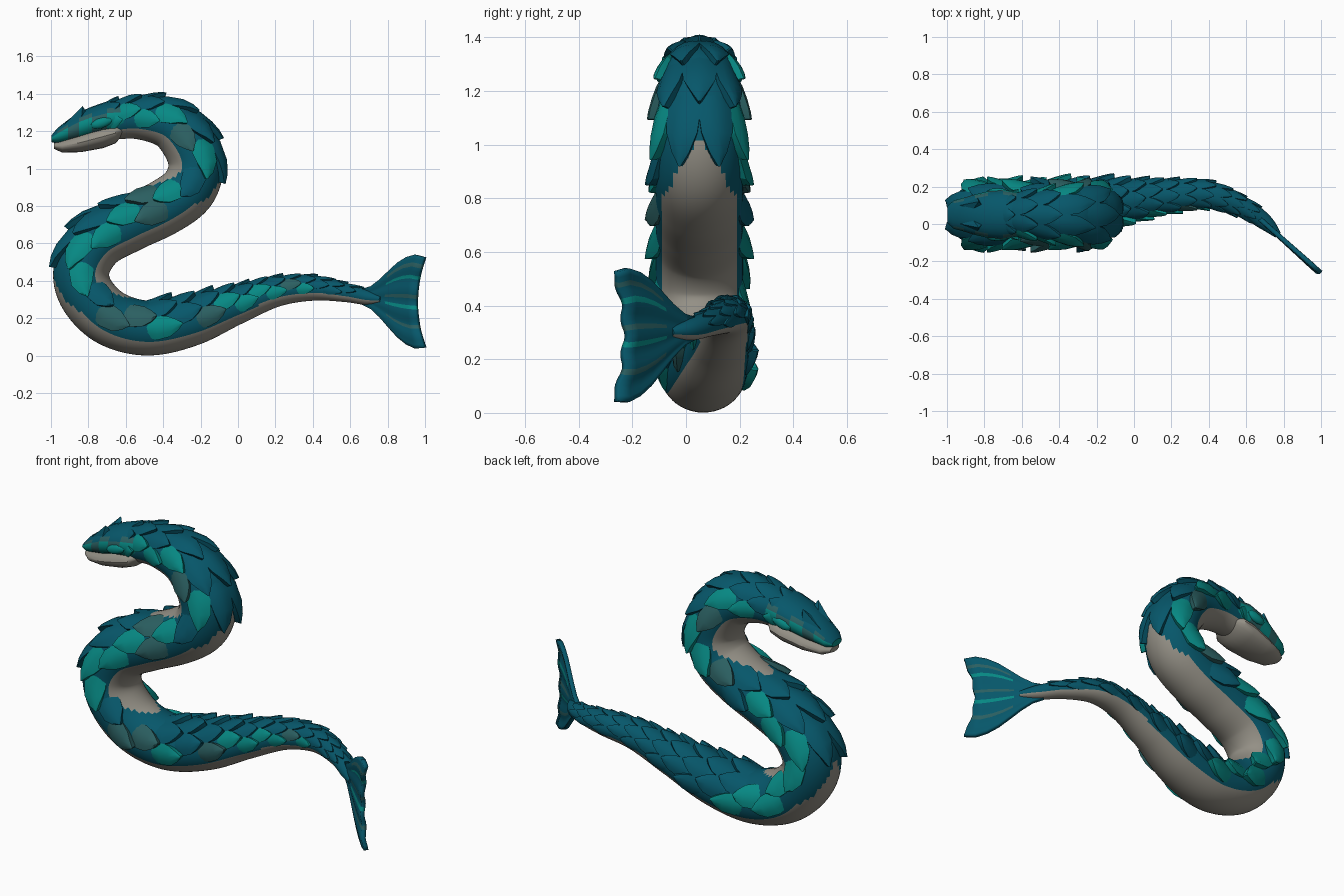
import bpy, bmesh, math, random
from mathutils import Vector

random.seed(11)
cube = bpy.data.objects.get("Cube")
if cube:
    bpy.data.objects.remove(cube)


def material(name, rgb):
    m = bpy.data.materials.new(name)
    m.use_nodes = True
    m.diffuse_color = (*rgb, 1)
    bsdf = next(n for n in m.node_tree.nodes if n.type == 'BSDF_PRINCIPLED')
    bsdf.inputs["Base Color"].default_value = (*rgb, 1)
    bsdf.inputs["Roughness"].default_value = 0.7
    return m


MATS = [material("deep_teal", (0.002, 0.095, 0.145)),
        material("bright_teal", (0.002, 0.25, 0.23)),
        material("grey_teal", (0.024, 0.115, 0.12)),
        material("belly_grey", (0.295, 0.278, 0.237))]
DEEP, BRIGHT, DULL, BELLY = range(4)


def finish(bm, name, angle=30):
    bmesh.ops.recalc_face_normals(bm, faces=bm.faces)
    mesh = bpy.data.meshes.new(name)
    bm.to_mesh(mesh)
    bm.free()
    for m in MATS:
        mesh.materials.append(m)
    ob = bpy.data.objects.new(name, mesh)
    bpy.context.collection.objects.link(ob)
    bpy.ops.object.select_all(action='DESELECT')
    ob.select_set(True)
    bpy.context.view_layer.objects.active = ob
    bpy.ops.object.shade_smooth_by_angle(angle=math.radians(angle))
    return ob


def skin(bm, rings, colour):
    """Bridge closed rings of points and cap both ends."""
    vs = [[bm.verts.new(p) for p in ring] for ring in rings]
    n = len(vs[0])
    for i in range(len(vs) - 1):
        for j in range(n):
            k = (j + 1) % n
            f = bm.faces.new((vs[i][j], vs[i][k], vs[i + 1][k], vs[i + 1][j]))
            f.material_index = colour(i, j)
    for i in (0, len(vs) - 1):
        bm.faces.new(vs[i]).material_index = colour(min(i, len(vs) - 2), 0)


# Spine from neck to tail: x, y, z, radius
SPINE = [Vector(p) for p in (
    (-.78, .05, 1.215, .08), (-.66, .05, 1.255, .1), (-.52, .05, 1.27, .115),
    (-.36, .05, 1.235, .135), (-.26, .05, 1.13, .145), (-.225, .05, 1.01, .147),
    (-.27, .05, .885, .15), (-.4, .05, .79, .15), (-.58, .05, .705, .15),
    (-.75, .05, .61, .15), (-.835, .05, .47, .15), (-.81, .05, .33, .15),
    (-.68, .055, .2, .15), (-.48, .065, .147, .146), (-.25, .09, .185, .133),
    (-.02, .125, .265, .103), (.2, .15, .34, .08), (.4, .155, .36, .066),
    (.58, .09, .335, .049), (.7, .01, .31, .04), (.78, -.07, .3, .014))]
LAST = len(SPINE) - 1


def spline(u):
    i = min(int(u), LAST - 1)
    t = u - i
    a, b, c, d = (SPINE[max(0, min(LAST, i + k))] for k in (-1, 0, 1, 2))
    return 0.5 * (2 * b + (c - a) * t + (2 * a - 5 * b + 4 * c - d) * t * t
                  + (3 * b - a - 3 * c + d) * t ** 3)


# Even steps along the spine
STEP = 0.005
samples, prev, travelled = [0.0], spline(0).xyz, 0.0
for k in range(1, LAST * 400 + 1):
    p = spline(k / 400).xyz
    travelled += (p - prev).length
    prev = p
    if travelled >= STEP:
        samples.append(k / 400)
        travelled -= STEP
LENGTH = (len(samples) - 1) * STEP


def u_at(s):
    return samples[max(0, min(len(samples) - 1, round(s / STEP)))]


def surface(s, angle, lift=0.0):
    u = u_at(s)
    p = spline(u)
    t = (spline(min(u + .05, LAST)) - spline(max(u - .05, 0))).xyz.normalized()
    side = Vector((0, 1, 0))
    side = (side - t * t.dot(side)).normalized()
    normal = t.cross(side)
    r = p.w + lift
    return p.xyz + normal * r * math.cos(angle) + side * r * 1.08 * math.sin(angle)


# Belly patches always face the ground, so they swap sides at each bend:
# start, end, centre angle, taper at the end
PATCHES = ((-9, 8.0, math.pi, 2.8), (5.0, 12.6, 0, 1.8), (10.1, 99, math.pi, 1))


def belly_margin(s, angle):
    u, best = u_at(s), 9.0
    for a, b, centre, taper in PATCHES:
        if a < u < b:
            full = math.radians(68 if u > 15.5 else 60)
            half = full * min(1, (u - a) / 1.3, (b - u) / taper) ** .75
            diff = abs((angle - centre + math.pi) % math.tau - math.pi)
            best = min(best, diff - half)
    return best


# Body tube
SIDES, RING = 48, 0.02
count = int(LENGTH / RING)
turn = math.tau / SIDES
bm = bmesh.new()
skin(bm, [[surface(i * RING, j * turn) for j in range(SIDES)] for i in range(count + 1)],
     lambda i, j: BELLY if belly_margin((i + .5) * RING, (j + .5) * turn) < 0 else DEEP)
finish(bm, "body")

# Overlapping pointed scales, staggered row by row
SHAPE = ((0, .75, -.012), (.35, 1.0, .008), (.65, .8, .022), (.85, .42, .03), (1, .05, .033))
ACROSS = (-1, -.5, 0, .5, 1)


def add_scale(bm, s, angle, size, half, thick, colour):
    top = [[bm.verts.new(surface(s + f * size, angle + a * w * half,
                                 thick * (h + .006 * (1 - a * a))))
            for a in ACROSS] for f, w, h in SHAPE]
    low = [[bm.verts.new(surface(s + f * size, angle + a * w * half, -.015 * thick))
            for a in ACROSS] for f, w, h in SHAPE]
    last, edge = len(SHAPE) - 1, len(ACROSS) - 1
    faces = []
    for i in range(last):
        for j in range(edge):
            for g in (top, low):
                faces.append((g[i][j], g[i][j + 1], g[i + 1][j + 1], g[i + 1][j]))
        for j in (0, edge):
            faces.append((top[i][j], top[i + 1][j], low[i + 1][j], low[i][j]))
    for j in range(edge):
        for i in (0, last):
            faces.append((top[i][j], top[i][j + 1], low[i][j + 1], low[i][j]))
    for f in faces:
        bm.faces.new(f).material_index = colour


def scale_colour(u, angle, margin):
    """Bright scales line the flanks; the back and the tail end stay dark."""
    on_flank = margin < math.radians(62) and abs(math.sin(angle)) > .6
    plain_tail = u > 17 or (u > 14 and math.sin(angle) > 0)
    if plain_tail or not on_flank:
        return DEEP
    return random.choices((BRIGHT, DULL, DEEP), (.6, .2, .2))[0]


bm = bmesh.new()
s, row, PER_ROW = 0.04, 0, 8
while u_at(s) < 17.9:
    u = u_at(s)
    r = spline(u).w
    size = max(1.4 * r, .13)
    thick = r / .15 * (.75 if u > 14.5 else 1)
    for k in range(PER_ROW):
        angle = (k + .5 * (row % 2)) * math.tau / PER_ROW
        margin = min(belly_margin(s + f * size, angle) for f in (.2, .5, .8))
        if margin > math.radians(9):
            add_scale(bm, s, angle, size, math.radians(25), thick, scale_colour(u, angle, margin))
    s += max(.92 * r, .085)
    row += 1
finish(bm, "scales", 25)


# Head and jaw: x, centre z, half height, half width
def loft(name, stations, colour):
    bm = bmesh.new()
    n = 20
    rings = [[(x, .05 + w * math.cos(j * math.tau / n), z + h * math.sin(j * math.tau / n))
              for j in range(n)] for x, z, h, w in stations]
    skin(bm, rings, lambda i, j: colour(i, math.sin((j + .5) * math.tau / n)))
    return finish(bm, name, 35)


def face_colour(i, up):
    if up > .6 or up < -.8:
        return DEEP
    return (BRIGHT, BRIGHT, DULL, BRIGHT, DULL, BRIGHT)[i] if up < .3 else (DEEP, DULL)[i % 2]


loft("head", ((-.998, 1.16, .018, .045), (-.965, 1.175, .042, .075), (-.91, 1.2, .06, .09),
              (-.85, 1.225, .078, .108), (-.78, 1.25, .082, .125), (-.7, 1.268, .092, .133),
              (-.6, 1.275, .092, .115)), face_colour)
loft("lower_jaw", ((-.985, 1.122, .016, .04), (-.94, 1.12, .034, .077), (-.84, 1.14, .052, .11),
                   (-.72, 1.172, .062, .128), (-.655, 1.19, .055, .124), (-.62, 1.205, .03, .09)),
     lambda i, up: BELLY)

# Pointed brow scales swept back, and round cheek plates
bm = bmesh.new()
for sign in (-1, 1):
    tip = bm.verts.new((-.83, .05 + sign * .07, 1.335))
    ring = [bm.verts.new((x, .05 + sign * y, z)) for x, y, z in
            ((-.93, .05, 1.235), (-.87, .015, 1.275), (-.8, .04, 1.28), (-.84, .1, 1.245))]
    for i in range(4):
        bm.faces.new((ring[i], ring[(i + 1) % 4], tip)).material_index = DEEP
    bm.faces.new(ring).material_index = DEEP
finish(bm, "brow_scales")

bm = bmesh.new()
for sign in (-1, 1):
    for v in bmesh.ops.create_icosphere(bm, subdivisions=2, radius=1)["verts"]:
        a, b, c = v.co
        v.co = (-.73 + a * .06, .05 + sign * (.12 + b * .022), 1.245 + c * .03 + a * .015)
for f in bm.faces:
    f.material_index = BRIGHT
finish(bm, "cheek_plates", 25)

# Tail fin: a fan with radial folds
HALF = (.042, .06, .1, .15, .198, .232, .25, .242)
COLS = 24
bm = bmesh.new()
grid = []
for i, h in enumerate(HALF):
    t = i / (len(HALF) - 1)
    line = []
    for j in range(COLS + 1):
        a = 2 * j / COLS - 1
        x = .67 + t * (.285 + .045 * a * a)
        fold = .007 * t * math.cos(a * math.pi * 4)
        line.append(bm.verts.new((x, .03 - (x - .67) * .9 + fold, .315 - .03 * t + a * h)))
    grid.append(line)
for i in range(len(HALF) - 1):
    for j in range(COLS):
        f = bm.faces.new((grid[i][j], grid[i][j + 1], grid[i + 1][j + 1], grid[i + 1][j]))
        streak = {2: BRIGHT, 5: DULL}.get(j % 8, DEEP)
        f.material_index = streak if i > 2 and j > 2 else DEEP
fin = finish(bm, "tail_fin", 40)
solid = fin.modifiers.new("thickness", 'SOLIDIFY')
solid.thickness = 0.024
solid.offset = 0
